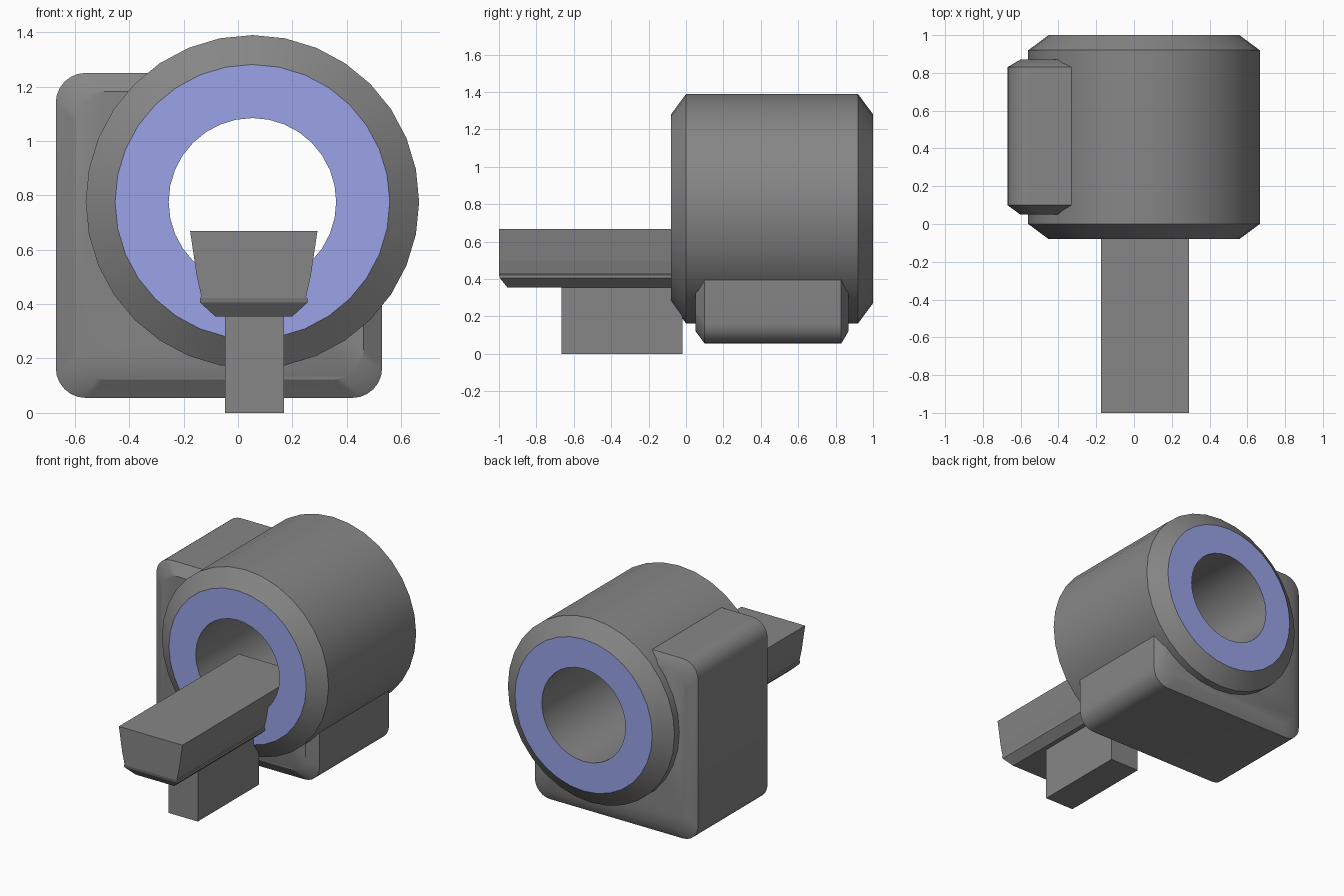
import bpy
import bmesh
from math import cos, sin, radians, tau

cube = bpy.data.objects.get("Cube")
if cube:
    bpy.data.objects.remove(cube)


def material(name, color):
    m = bpy.data.materials.new(name)
    m.use_nodes = True
    m.diffuse_color = (*color, 1)
    m.node_tree.nodes["Principled BSDF"].inputs["Base Color"].default_value = (*color, 1)
    return m


grey = material("housing_grey", (0.24, 0.24, 0.24))
blue = material("ring_blue", (0.32, 0.37, 0.80))


def loft(name, rings, closed=False, smooth=None):
    """Skin matching loops of points; cap the ends unless the loft closes on itself."""
    bm = bmesh.new()
    loops = [[bm.verts.new(p) for p in ring] for ring in rings]
    pairs = list(zip(loops, loops[1:]))
    if closed:
        pairs.append((loops[-1], loops[0]))
    else:
        bm.faces.new(loops[0])
        bm.faces.new(loops[-1])
    for a, b in pairs:
        for i in range(len(a)):
            j = (i + 1) % len(a)
            bm.faces.new((a[i], a[j], b[j], b[i]))
    bmesh.ops.recalc_face_normals(bm, faces=bm.faces)
    mesh = bpy.data.meshes.new(name)
    bm.to_mesh(mesh)
    bm.free()
    obj = bpy.data.objects.new(name, mesh)
    bpy.context.collection.objects.link(obj)
    mesh.materials.append(grey)
    if smooth:
        bpy.ops.object.select_all(action='DESELECT')
        obj.select_set(True)
        bpy.context.view_layer.objects.active = obj
        bpy.ops.object.shade_smooth_by_angle(angle=radians(smooth))
    return obj


CX, CZ = 0.053, 0.776


def circle(r, y, n=32):
    return [(CX + r * cos(tau * i / n), y, CZ + r * sin(tau * i / n)) for i in range(n)]


# Hollow drum with chamfered rims and blue end faces
profile = [(0.308, -0.08), (0.505, -0.08), (0.613, 0.0),
           (0.613, 0.92), (0.505, 1.0), (0.308, 1.0)]
drum = loft("scanner_drum", [circle(r, y) for r, y in profile], closed=True, smooth=30)
drum.data.materials.append(blue)
for f in drum.data.polygons:
    if abs(f.normal.y) > 0.95:
        f.material_index = 1


# Rounded housing wrapped around the lower left of the drum
def housing_outline(y, inset):
    x0, x1, z0, z1 = -0.67 + inset, 0.53 - inset, 0.055 + inset, 1.25 - inset
    r = 0.11
    pts = [(-0.28, z1)]
    for x, z, start in ((x0 + r, z1 - r, 90), (x0 + r, z0 + r, 180), (x1 - r, z0 + r, 270)):
        for k in range(7):
            a = radians(start + 15 * k)
            pts.append((x + r * cos(a), z + r * sin(a)))
    pts.append((x1, 0.45))
    # Inner edge stays hidden within the drum wall
    for k in range(9):
        a = radians(-39 - 24 * k)
        pts.append((CX + 0.45 * cos(a), CZ + 0.45 * sin(a)))
    return [(x, y, z) for x, z in pts]


loft("side_housing", [housing_outline(y, i) for y, i in
                      ((0.05, 0.068), (0.10, 0), (0.83, 0), (0.87, 0.068))], smooth=30)

# Patient table: stacked sections of (height, half width, front edge)
TX = 0.058


def table_section(z, w, front, back=0.26):
    return [(TX - w, front, z), (TX + w, front, z), (TX + w, back, z), (TX - w, back, z)]


loft("table_top", [table_section(*s) for s in (
    (0.355, 0.142, -0.955), (0.405, 0.197, -0.995), (0.423, 0.197, -1.0),
    (0.426, 0.192, -1.0), (0.50, 0.209, -1.0), (0.668, 0.234, -1.0))])

# Table pedestal
loft("table_pedestal", [[(x, y, z) for x, y in
                         ((-0.047, -0.665), (0.17, -0.665), (0.17, -0.02), (-0.047, -0.02))]
                        for z in (0.0, 0.37)])
